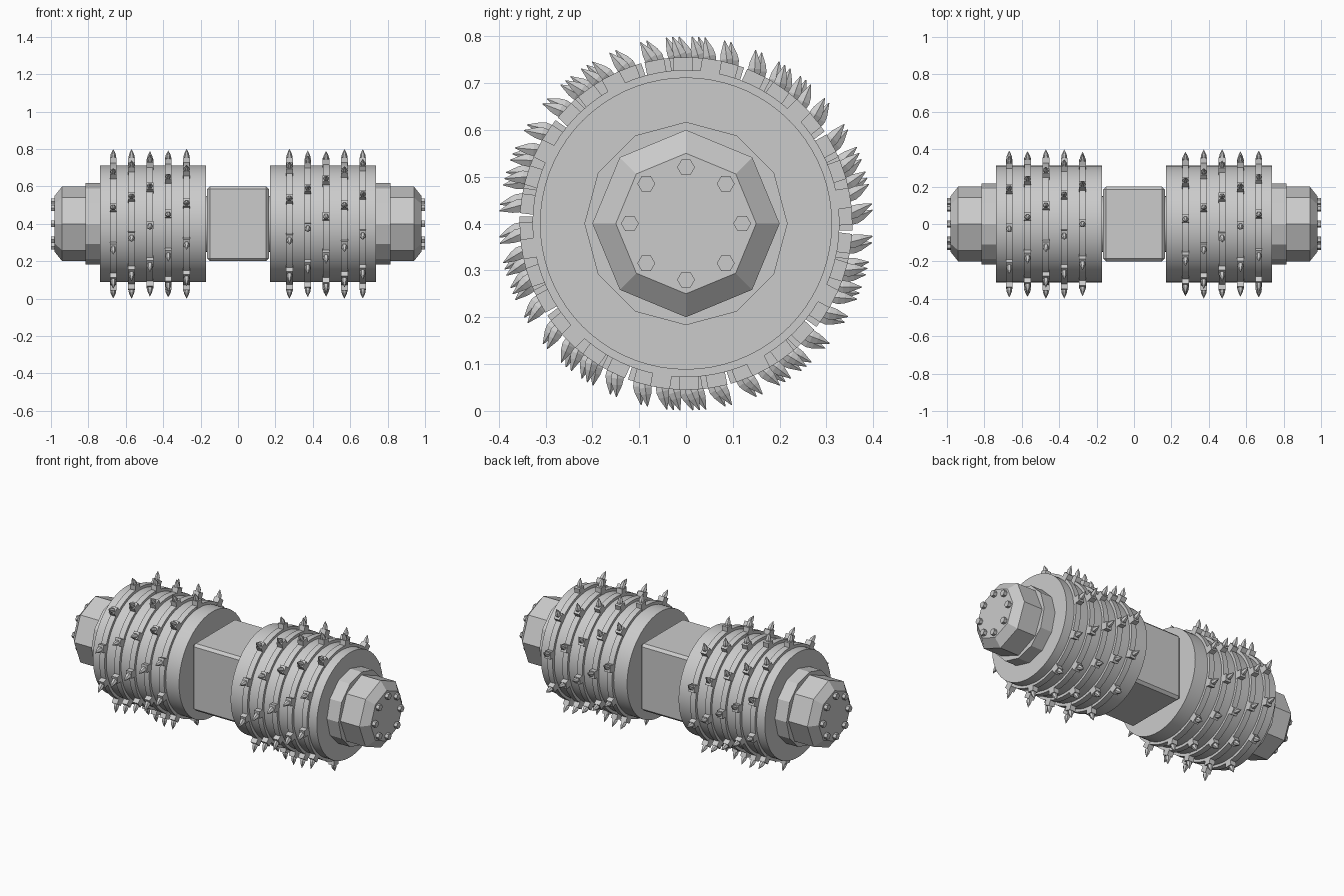
import bpy, bmesh
from math import pi, sin, cos, radians
from mathutils import Matrix, Vector

cube = bpy.data.objects.get("Cube")
if cube:
    bpy.data.objects.remove(cube, do_unlink=True)

AXIS = Vector((0, 0, 0.4))

steel = bpy.data.materials.new("grey_steel")
steel.use_nodes = True
colour = (0.6, 0.6, 0.6, 1)
steel.diffuse_color = colour
steel.node_tree.nodes["Principled BSDF"].inputs["Base Color"].default_value = colour


def turned(bm, profile, sides, matrix, phase=0.0):
    """Closed solid of (height, radius) steps around the local z axis."""
    rings = []
    for h, r in profile:
        rings.append([bm.verts.new(matrix @ Vector((r * cos(phase + 2 * pi * i / sides),
                                                    r * sin(phase + 2 * pi * i / sides), h)))
                      for i in range(sides)])
    for low, high in zip(rings, rings[1:]):
        for i in range(sides):
            j = (i + 1) % sides
            bm.faces.new((low[i], low[j], high[j], high[i]))
    bm.faces.new(rings[0][::-1])
    bm.faces.new(rings[-1])


def finish(name, bm, smooth=False):
    bmesh.ops.recalc_face_normals(bm, faces=bm.faces)
    mesh = bpy.data.meshes.new(name)
    bm.to_mesh(mesh)
    bm.free()
    mesh.materials.append(steel)
    obj = bpy.data.objects.new(name, mesh)
    bpy.context.collection.objects.link(obj)
    if smooth:
        bpy.ops.object.select_all(action='DESELECT')
        obj.select_set(True)
        bpy.context.view_layer.objects.active = obj
        bpy.ops.object.shade_smooth_by_angle(angle=radians(30))
    return obj


# Central gearbox block with chamfered edges
bm = bmesh.new()
bmesh.ops.create_cube(bm, size=1, matrix=Matrix.Translation(AXIS) @ Matrix.Diagonal((0.33, 0.4, 0.4, 1)))
bmesh.ops.bevel(bm, geom=bm.edges[:], offset=0.015, segments=1, affect='EDGES')
finish("gearbox", bm)

# Axle joining the block and both drums
bm = bmesh.new()
turned(bm, [(-0.2, 0.15), (0.2, 0.15)], 32, Matrix.Translation(AXIS) @ Matrix.Rotation(pi / 2, 4, 'Y'))
finish("axle", bm, True)

ROWS = [0.275, 0.373, 0.471, 0.569, 0.667]
PICKS = 10

for side, label in ((1, "left"), (-1, "right")):
    outward = Matrix.Translation(AXIS) @ Matrix.Rotation(side * pi / 2, 4, 'Y')

    # Drum with a raised band under each row of picks
    profile = [(0.17, 0.312)]
    for x in ROWS:
        profile += [(x - 0.017, 0.312), (x - 0.017, 0.328), (x + 0.017, 0.328), (x + 0.017, 0.312)]
    profile.append((0.738, 0.312))
    bm = bmesh.new()
    turned(bm, profile, 72, outward)
    finish(label + "_drum", bm, True)

    # Twelve-sided collar
    bm = bmesh.new()
    turned(bm, [(0.73, 0.217), (0.815, 0.217)], 12, outward)
    finish(label + "_collar", bm)

    # Eight-sided end cap with a chamfered face
    bm = bmesh.new()
    turned(bm, [(0.81, 0.2), (0.94, 0.2), (0.98, 0.15)], 8, outward)
    finish(label + "_end_cap", bm)

    # Ring of hexagonal bolt heads
    bm = bmesh.new()
    for i in range(8):
        a = i * pi / 4
        turned(bm, [(0.975, 0.019), (1.0, 0.019)], 6,
               outward @ Matrix.Translation((0.12 * cos(a), 0.12 * sin(a), 0)), pi / 2)
    finish(label + "_bolts", bm)

    # Picks in a helix: a square holder and a leaning pointed tip
    holders, tips = bmesh.new(), bmesh.new()
    for row, x in enumerate(sorted(side * r for r in ROWS)):
        start = -13 if side > 0 else 15
        for i in range(PICKS):
            a = radians(start + row * 10 + i * 360 / PICKS)
            # local z points away from the drum axis
            radial = (Matrix.Translation(AXIS + Vector((x, 0, 0)))
                      @ Matrix.Rotation(pi / 2 - a, 4, 'X'))
            bmesh.ops.create_cube(holders, size=1, matrix=radial
                                  @ Matrix.Translation((0, 0, 0.328))
                                  @ Matrix.Diagonal((0.036, 0.042, 0.054, 1)))
            lean = radial @ Matrix.Translation((0, 0, 0.345)) @ Matrix.Rotation(radians(22), 4, 'X')
            turned(tips, [(0, 0.012), (0.018, 0.016), (0.032, 0.013), (0.058, 0.001)], 6, lean)
    finish(label + "_pick_holders", holders)
    finish(label + "_pick_tips", tips)
